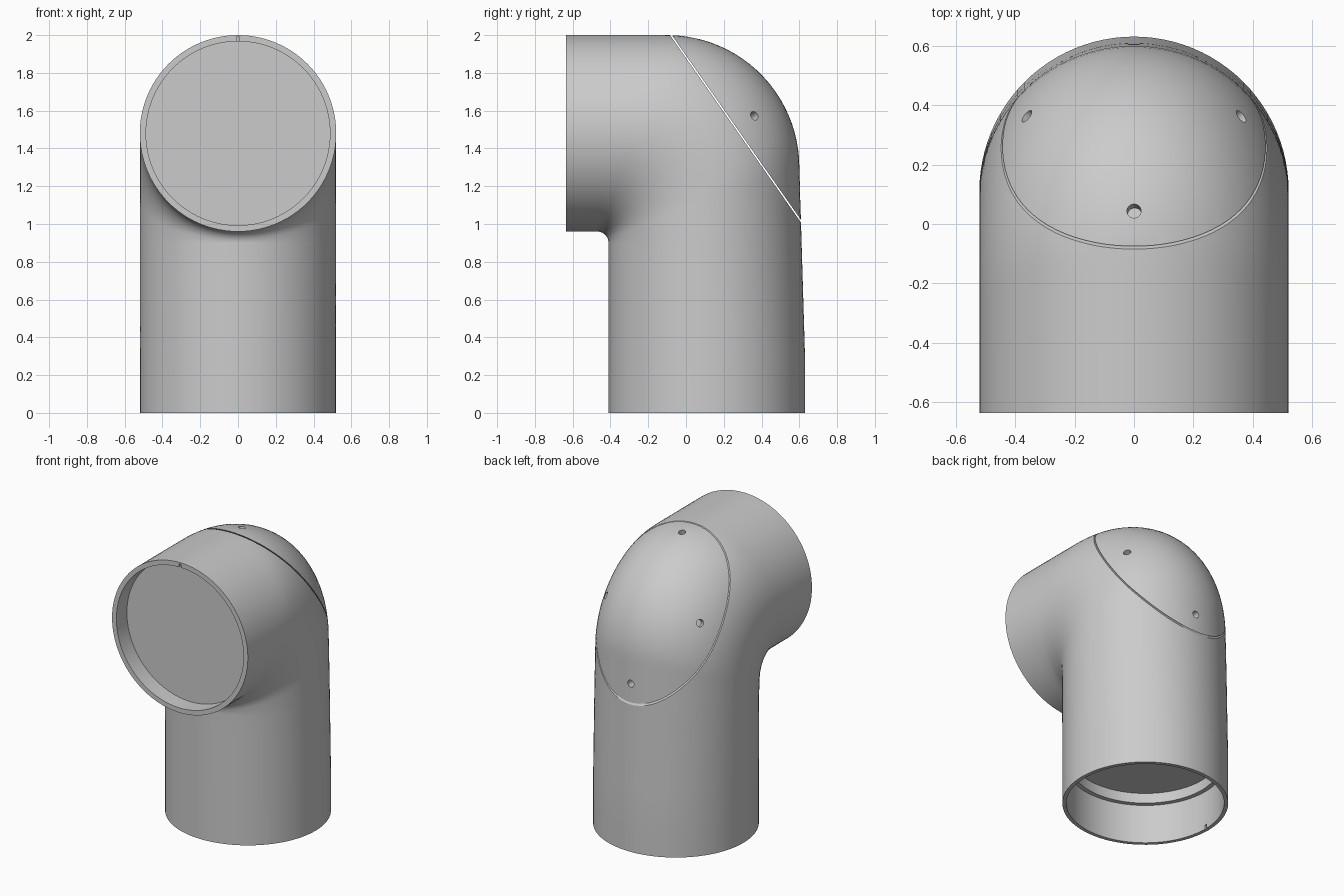
import bpy, bmesh, math
from mathutils import Vector, Matrix
from mathutils.bvhtree import BVHTree

old = bpy.data.objects.get("Cube")
if old:
    bpy.data.objects.remove(old, do_unlink=True)

grey = bpy.data.materials.new("plain grey")
grey.use_nodes = True
grey.diffuse_color = (0.6, 0.6, 0.6, 1)
grey.node_tree.nodes["Principled BSDF"].inputs["Base Color"].default_value = (0.6, 0.6, 0.6, 1)

SIDES = 96
R = 0.52            # pipe radius
AXIS_Y = 0.11       # axis of the upright pipe
AXIS_Z = 1.48       # axis of the level pipe
PIVOT = Vector((0, -0.47, 0.90))   # centre of the inner bend
FILLET = 0.06
ARC = Vector((0, -0.10, 1.30))     # centre of the outer bend
ARC_R = 0.70


def back_wall(z):
    return 0.63 if z < 0.3 else 0.639 - 0.03 * z


def outer_point(a):
    """Where a ray from the pivot meets the back wall, outer bend or top."""
    d = Vector((0, math.cos(a), math.sin(a)))
    hits = [(0.639 - PIVOT.y - 0.03 * PIVOT.z) / (d.y + 0.03 * d.z)]
    if d.z > 0.01:
        hits.append((2 - PIVOT.z) / d.z)
    p = PIVOT + d * min(hits)
    if p.z > ARC.z and p.y > ARC.y:
        rel = PIVOT - ARC
        b = rel.dot(d)
        p = PIVOT + d * (-b + math.sqrt(b * b - rel.dot(rel) + ARC_R ** 2))
    return p


def stations():
    """Yield (inner point, outer point, half width) along the elbow."""
    # stepped socket in the bottom, from its floor out to the rim
    for z, r in ((0.34, 0.465), (0.27, 0.465), (0.27, 0.495), (0, 0.495)):
        yield Vector((0, AXIS_Y - r, z)), Vector((0, AXIS_Y + r, z)), r
    # upright pipe
    for z in (0, 0.15, 0.3, 0.45, 0.6, 0.75):
        yield Vector((0, AXIS_Y - R, z)), Vector((0, back_wall(z), z)), R
    # bend
    steps = 40
    for i in range(steps + 1):
        a = math.pi / 2 * i / steps
        d = Vector((0, math.cos(a), math.sin(a)))
        yield PIVOT + d * FILLET, outer_point(a), R
    # front rim and socket
    for y, r in ((-0.635, R), (-0.635, 0.487), (-0.52, 0.487)):
        yield Vector((0, y, AXIS_Z - r)), Vector((0, y, AXIS_Z + r)), r


def elbow():
    bm = bmesh.new()
    rings = []
    for inner, outer, half in stations():
        mid, arm = (inner + outer) / 2, (outer - inner) / 2
        ring = []
        for k in range(SIDES):
            t = math.tau * k / SIDES
            ring.append(bm.verts.new(mid + arm * math.cos(t) + Vector((half * math.sin(t), 0, 0))))
        rings.append(ring)
    for lo, hi in zip(rings, rings[1:]):
        for k in range(SIDES):
            n = (k + 1) % SIDES
            bm.faces.new((lo[k], lo[n], hi[n], hi[k]))
    bm.faces.new(rings[0])
    bm.faces.new(rings[-1])
    bmesh.ops.recalc_face_normals(bm, faces=bm.faces)
    return bm


def slice_off(bm, point, normal):
    """Remove the part in front of the plane and close the cut."""
    cut = bmesh.ops.bisect_plane(bm, geom=bm.verts[:] + bm.edges[:] + bm.faces[:], dist=1e-5,
                                 plane_co=point, plane_no=normal, clear_outer=True)
    edges = [e for e in cut["geom_cut"] if isinstance(e, bmesh.types.BMEdge)]
    bmesh.ops.contextual_create(bm, geom=edges)
    bmesh.ops.recalc_face_normals(bm, faces=bm.faces)


def make(name, bm):
    mesh = bpy.data.meshes.new(name)
    bm.to_mesh(mesh)
    bm.free()
    mesh.materials.append(grey)
    ob = bpy.data.objects.new(name, mesh)
    bpy.context.collection.objects.link(ob)
    return ob


def finish(ob, cutter_bm):
    """Cut the small holes, then shade smooth with sharp edges kept."""
    cutter = make(ob.name + "_cutter", cutter_bm)
    cutter.hide_render = True
    mod = ob.modifiers.new("holes", "BOOLEAN")
    mod.operation, mod.solver, mod.object = "DIFFERENCE", "EXACT", cutter
    bpy.ops.object.select_all(action="DESELECT")
    ob.select_set(True)
    bpy.context.view_layer.objects.active = ob
    bpy.ops.object.modifier_apply(modifier=mod.name)
    bpy.data.objects.remove(cutter, do_unlink=True)
    bpy.ops.object.shade_smooth_by_angle(angle=math.radians(30))


# Slanted seam between the elbow and its back cover
seam_top, seam_low = Vector((0, -0.08, 2)), Vector((0, 0.605, 1.02))
seam_dir = seam_low - seam_top
seam_n = Vector((0, -seam_dir.z, seam_dir.y)).normalized()
half_gap = seam_n * 0.004

# Elbow body with a small locating notch in each rim
body_bm = elbow()
slice_off(body_bm, seam_top - half_gap, seam_n)
body = make("elbow_body", body_bm)
notches = bmesh.new()
for at, size in (((0, -0.635, 1.975), (0.016, 0.06, 0.03)),
                 ((-0.498, AXIS_Y, 0), (0.03, 0.016, 0.06))):
    bmesh.ops.create_cube(notches, size=1, matrix=Matrix.Translation(at) @ Matrix.Diagonal((*size, 1)))
finish(body, notches)

# Back cover with four screw holes square to its surface
cover_bm = elbow()
slice_off(cover_bm, seam_top + half_gap, -seam_n)
tree = BVHTree.FromBMesh(cover_bm)
cover = make("back_cover", cover_bm)
drills = bmesh.new()
for near in ((0, 0.045, 1.99), (0, 0.605, 1.15), (0.345, 0.35, 1.565), (-0.345, 0.35, 1.565)):
    spot, normal, _, _ = tree.find_nearest(Vector(near))
    turn = normal.to_track_quat("Z", "Y").to_matrix().to_4x4()
    bmesh.ops.create_cone(drills, cap_ends=True, segments=24, radius1=0.024, radius2=0.024,
                          depth=0.12, matrix=Matrix.Translation(spot) @ turn)
finish(cover, drills)
